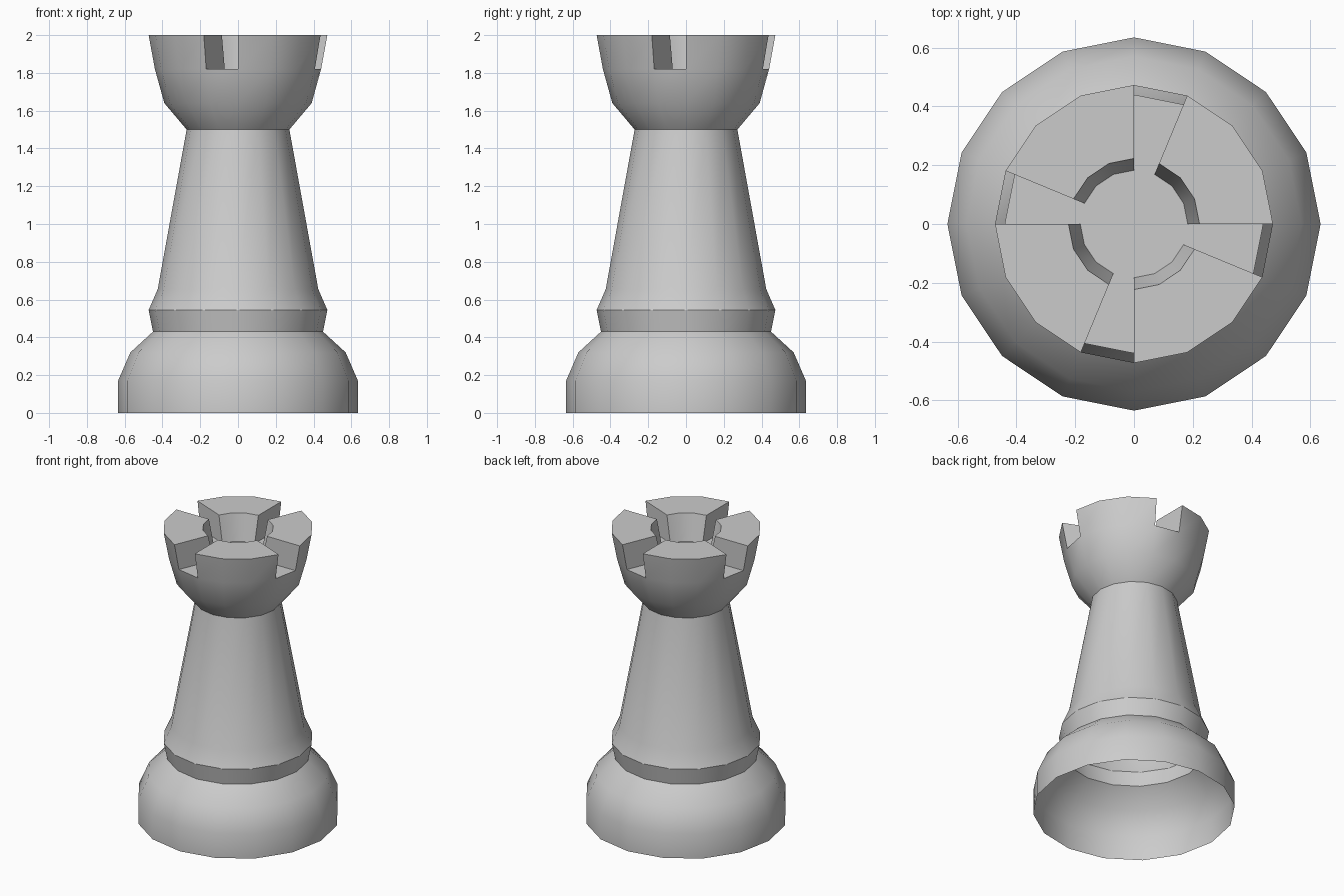
import bpy, bmesh
from math import cos, sin, pi, radians

cube = bpy.data.objects.get("Cube")
if cube:
    bpy.data.objects.remove(cube, do_unlink=True)

SIDES = 16
FLOOR, TOP = 1.82, 2.0

# Outer silhouette from the foot to the battlement floor: (radius, height)
PROFILE = [(0.635, 0), (0.635, 0.17), (0.57, 0.32), (0.45, 0.43), (0.473, 0.545),
           (0.425, 0.655), (0.272, 1.5), (0.39, 1.64), (0.44, FLOOR)]

grey = bpy.data.materials.new("plain grey")
grey.use_nodes = True
grey.diffuse_color = (0.6, 0.6, 0.6, 1)
grey.node_tree.nodes["Principled BSDF"].inputs["Base Color"].default_value = (0.6, 0.6, 0.6, 1)

bm = bmesh.new()


def ring(radius, z):
    return [bm.verts.new((radius * cos(2 * pi * i / SIDES), radius * sin(2 * pi * i / SIDES), z))
            for i in range(SIDES)]


def strip(low, high, i):
    j = (i + 1) % SIDES
    bm.faces.new((low[i], low[j], high[j], high[i]))


# Foot, collar, shaft and flared head, open underneath
rings = [ring(r, z) for r, z in PROFILE]
for low, high in zip(rings, rings[1:]):
    for i in range(SIDES):
        strip(low, high, i)

# Battlements: every fourth segment is a slot, the others form the merlons
outer_low, outer_top = rings[-1], ring(0.473, TOP)
inner_low, inner_top = ring(0.183, FLOOR), ring(0.223, TOP)
for i in range(SIDES):
    if i % 4 == 3:
        strip(outer_low, inner_low, i)
        for k in (i, (i + 1) % SIDES):
            bm.faces.new((outer_low[k], outer_top[k], inner_top[k], inner_low[k]))
    else:
        strip(outer_low, outer_top, i)
        strip(outer_top, inner_top, i)
        strip(inner_top, inner_low, i)

# Floor of the central well
bm.faces.new(inner_low)

bmesh.ops.recalc_face_normals(bm, faces=bm.faces)
mesh = bpy.data.meshes.new("rook_tower")
bm.to_mesh(mesh)
bm.free()
mesh.materials.append(grey)

tower = bpy.data.objects.new("rook_tower", mesh)
bpy.context.collection.objects.link(tower)
bpy.context.view_layer.objects.active = tower
tower.select_set(True)
bpy.ops.object.shade_smooth_by_angle(angle=radians(30))
